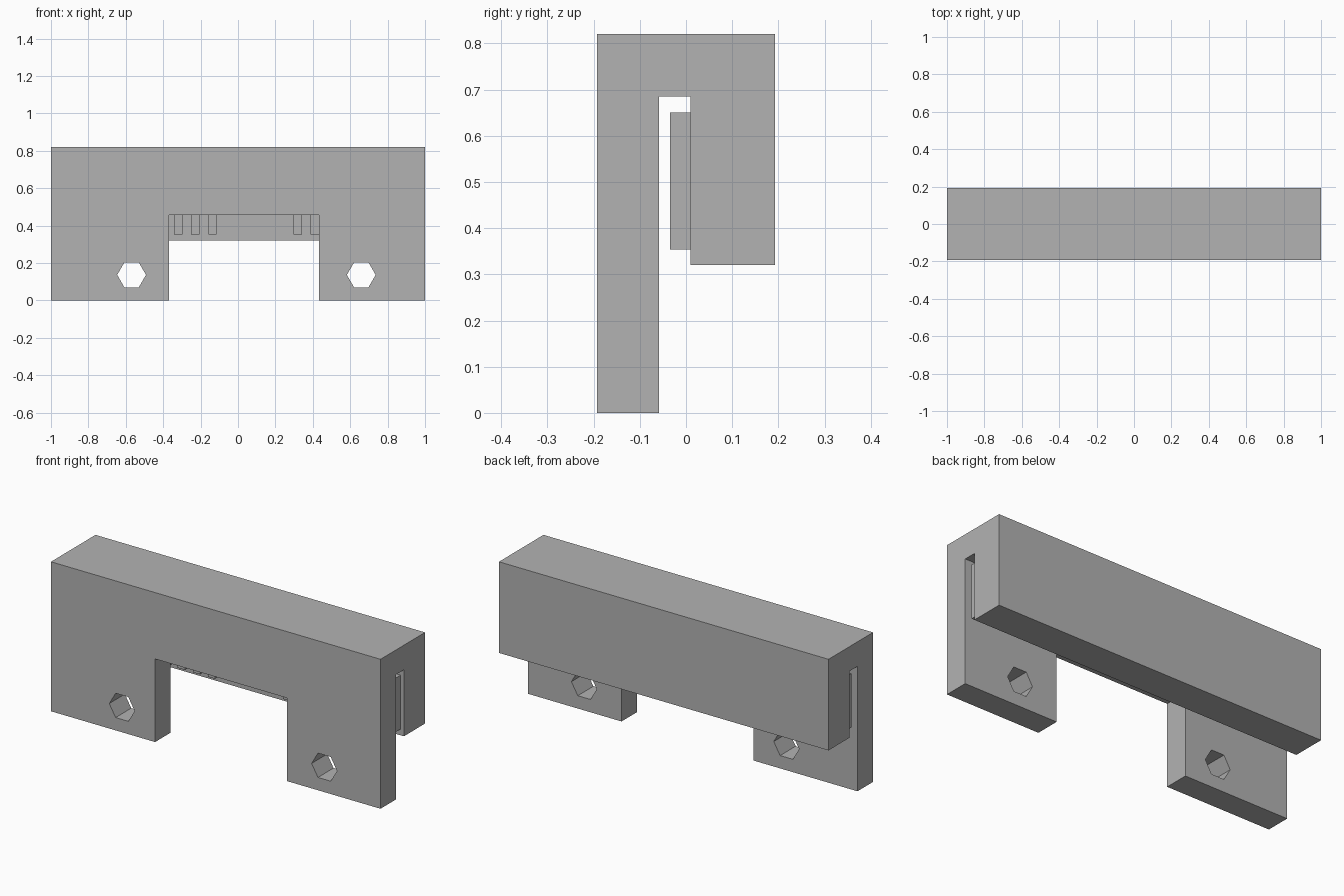
import bpy, bmesh, math
from mathutils import Matrix

cube = bpy.data.objects.get("Cube")
if cube:
    bpy.data.objects.remove(cube, do_unlink=True)

GREY = (0.45, 0.45, 0.45, 1)
mat = bpy.data.materials.new("plain grey")
mat.use_nodes = True
mat.diffuse_color = GREY
mat.node_tree.nodes["Principled BSDF"].inputs["Base Color"].default_value = GREY


def finish(name, bm):
    bmesh.ops.recalc_face_normals(bm, faces=bm.faces)
    mesh = bpy.data.meshes.new(name)
    bm.to_mesh(mesh)
    bm.free()
    mesh.materials.append(mat)
    obj = bpy.data.objects.new(name, mesh)
    bpy.context.collection.objects.link(obj)
    return obj


def box(name, x, y, z):
    bm = bmesh.new()
    bmesh.ops.create_cube(bm, size=1)
    for v in bm.verts:
        v.co = [lo + (c + 0.5) * (hi - lo) for c, (lo, hi) in zip(v.co, (x, y, z))]
    return finish(name, bm)


def hex_prism(name, x, z, radius):
    bm = bmesh.new()
    bmesh.ops.create_cone(bm, cap_ends=True, segments=6,
                          radius1=radius, radius2=radius, depth=0.4)
    # Corners point sideways, axis runs front to back
    turn = Matrix.Rotation(math.pi / 2, 4, 'X')
    corner = max(bm.verts, key=lambda v: v.co.x).co
    spin = Matrix.Rotation(-math.atan2(corner.y, corner.x), 4, 'Z')
    bmesh.ops.transform(bm, matrix=Matrix.Translation((x, -0.2, z)) @ turn @ spin,
                        verts=bm.verts)
    return finish(name, bm)


def cut(target, cutter):
    mod = target.modifiers.new(cutter.name, 'BOOLEAN')
    mod.operation = 'DIFFERENCE'
    mod.solver = 'EXACT'
    mod.object = cutter
    cutter.hide_render = True
    cutter.hide_set(True)
    cutter.display_type = 'WIRE'


# Hooked body: side profile (y, z) extruded along x
profile = [(-0.193, 0), (-0.058, 0), (-0.058, 0.685), (0.01, 0.685),
           (0.01, 0.32), (0.193, 0.32), (0.193, 0.82), (-0.193, 0.82)]
bm = bmesh.new()
face = bm.faces.new([bm.verts.new((-1, y, z)) for y, z in profile])
ext = bmesh.ops.extrude_face_region(bm, geom=[face])
bmesh.ops.translate(bm, vec=(2, 0, 0),
                    verts=[g for g in ext["geom"] if isinstance(g, bmesh.types.BMVert)])
body = finish("hooked_body", bm)

# Notch and two hexagonal holes through the front plate
cut(body, box("notch_cutter", (-0.368, 0.432), (-0.3, -0.03), (-0.1, 0.456)))
for side, x in (("right", -0.569), ("left", 0.659)):
    cut(body, hex_prism(side + "_hole_cutter", x, 0.137, 0.077))

# Evenly spaced ribs on the inner wall, with a gap in the middle
PITCH = 0.0912
for i in range(-11, 11):
    if -1 <= i <= 2:
        continue
    x = (i + 0.5) * PITCH
    box(f"inner_rib_{i + 12}", (x - 0.022, x + 0.022), (-0.035, 0.012), (0.354, 0.65))
